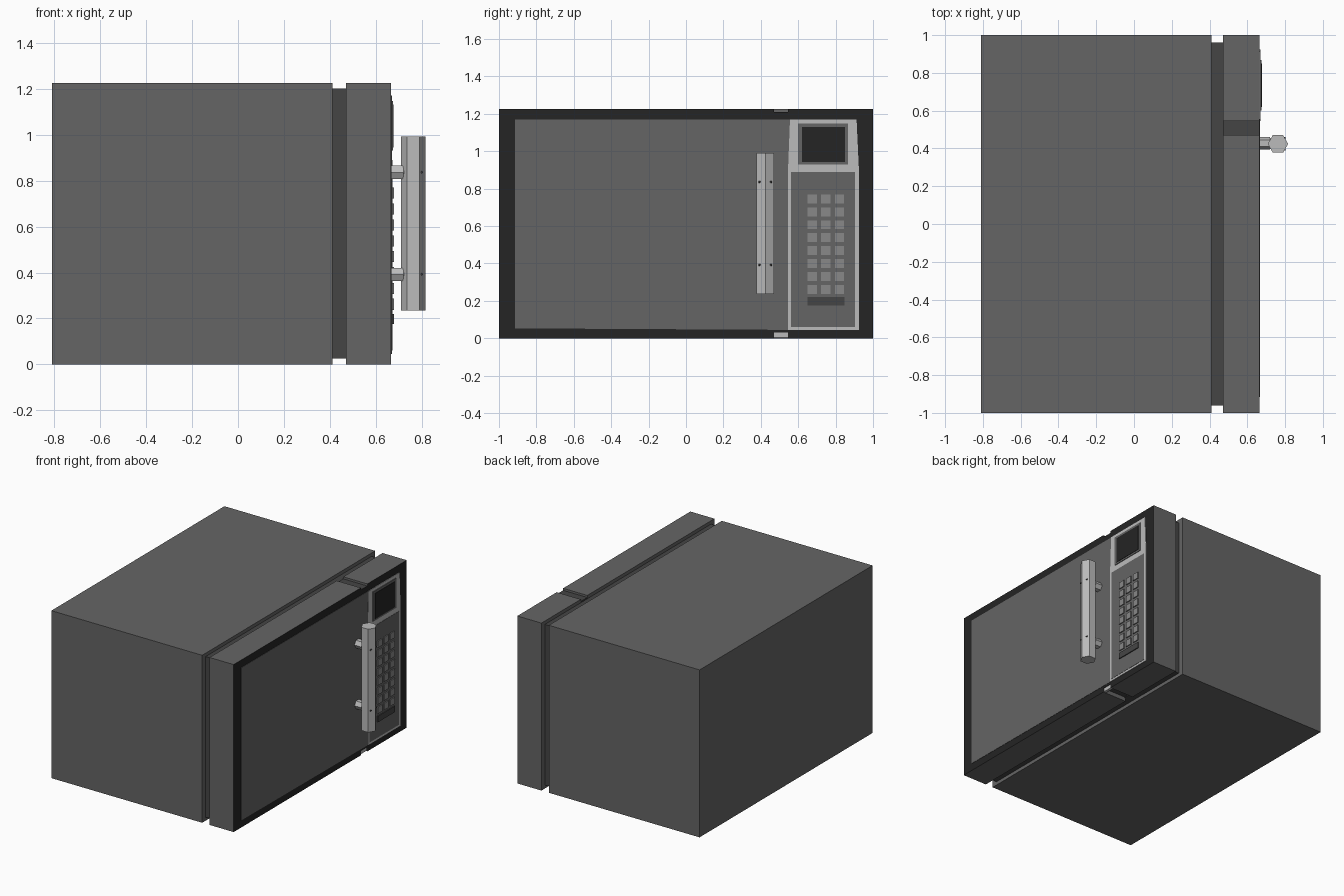
import bpy, bmesh, math

if "Cube" in bpy.data.objects:
    bpy.data.objects.remove(bpy.data.objects["Cube"])


def mat(name, v):
    m = bpy.data.materials.new(name)
    m.diffuse_color = (v, v, v, 1)
    m.use_nodes = True
    m.node_tree.nodes["Principled BSDF"].inputs["Base Color"].default_value = m.diffuse_color
    return m


CASE = mat("case_grey", 0.13)
DARK = mat("dark_grey", 0.06)
BLACK = mat("black", 0.018)
LIGHT = mat("light_grey", 0.5)
KEY = mat("key_grey", 0.25)


def finish(name, bm, *mats):
    bmesh.ops.recalc_face_normals(bm, faces=bm.faces)
    me = bpy.data.meshes.new(name)
    bm.to_mesh(me)
    bm.free()
    for m in mats:
        me.materials.append(m)
    ob = bpy.data.objects.new(name, me)
    bpy.context.collection.objects.link(ob)
    return ob


def box(name, x, y, z, m, front=None):
    """Box from (min, max) ranges; the +x face may take its own material."""
    bm = bmesh.new()
    bmesh.ops.create_cube(bm, size=1)
    for v in bm.verts:
        v.co = [(r[0] + r[1]) / 2 + c * (r[1] - r[0]) for c, r in zip(v.co, (x, y, z))]
    bm.normal_update()
    if front:
        for f in bm.faces:
            if f.normal.x > 0.9:
                f.material_index = 1
    return finish(name, bm, m, *([front] if front else []))


def plate(name, outline, x0, x1, m):
    """Flat plate: a (y, z) outline extruded along x."""
    bm = bmesh.new()
    f = bm.faces.new([bm.verts.new((x0, y, z)) for y, z in outline])
    new = bmesh.ops.extrude_face_region(bm, geom=[f])["geom"]
    bmesh.ops.translate(bm, vec=(x1 - x0, 0, 0),
                        verts=[g for g in new if isinstance(g, bmesh.types.BMVert)])
    return finish(name, bm, m)


def rod(name, loc, r, depth, m, sides=6, rot=(0, 0, 0), r2=None):
    bm = bmesh.new()
    bmesh.ops.create_cone(bm, cap_ends=True, segments=sides, radius1=r,
                          radius2=r if r2 is None else r2, depth=depth)
    ob = finish(name, bm, m)
    ob.location, ob.rotation_euler = loc, rot
    return ob


FX = 0.665  # front plane of the door
H = 1.225

# Cabinet, recessed neck and front sections with a notch between them
box("cabinet", (-0.81, 0.41), (-1, 1), (0, H), CASE)
box("neck", (0.40, 0.48), (-0.96, 0.96), (0.025, 1.2), DARK)
box("door", (0.47, FX), (-1, 0.47), (0, H), CASE, BLACK)
box("control_housing", (0.47, FX), (0.545, 1), (0, H), CASE, BLACK)
box("notch_bridge", (0.47, FX), (0.465, 0.55), (0.03, 1.21), DARK, BLACK)
box("latch", (0.64, 0.66), (0.47, 0.545), (0.004, 0.032), LIGHT)

# Door window and control panel
plate("door_panel", [(-0.915, 0.053), (0.545, 0.045), (0.555, 1.17), (-0.915, 1.17)],
      FX - 0.01, FX + 0.002, CASE)
plate("control_border", [(0.545, 0.045), (0.925, 0.045), (0.925, 0.89), (0.912, 1.17),
                         (0.556, 1.17), (0.545, 0.89)], FX - 0.01, FX + 0.004, LIGHT)
box("keypad_panel", (FX, FX + 0.006), (0.562, 0.903), (0.06, 0.89), CASE)
box("display_bezel", (FX, 0.674), (0.6, 0.867), (0.93, 1.147), CASE)
box("display_screen", (FX, 0.677), (0.62, 0.85), (0.943, 1.13), BLACK)

# Keys
for row in range(8):
    for col in range(3):
        y, z = 0.675 + col * 0.073, 0.745 - row * 0.069
        box(f"key_{row}_{col}", (FX, 0.678), (y - 0.025, y + 0.025),
            (z - 0.024, z + 0.024), KEY)
box("open_button", (FX, 0.678), (0.65, 0.848), (0.176, 0.22), DARK)

# Handle: hexagonal grip, two posts with flared collars, small pins
HX, HY = 0.762, 0.424
rod("handle_grip", (HX, HY, 0.613), 0.054, 0.755, LIGHT, rot=(0, 0, math.pi / 2))
for i, z in enumerate((0.392, 0.836)):
    rod(f"handle_post_{i}", (0.69, HY + 0.003, z), 0.033, 0.06, LIGHT,
        rot=(0, math.pi / 2, 0))
    rod(f"handle_collar_{i}", (0.728, HY + 0.003, z), 0.033, 0.02, LIGHT,
        rot=(0, math.pi / 2, 0), r2=0.01)
    rod(f"handle_pin_{i}", (0.799, HY, z), 0.005, 0.072, DARK, rot=(math.pi / 2, 0, 0))
